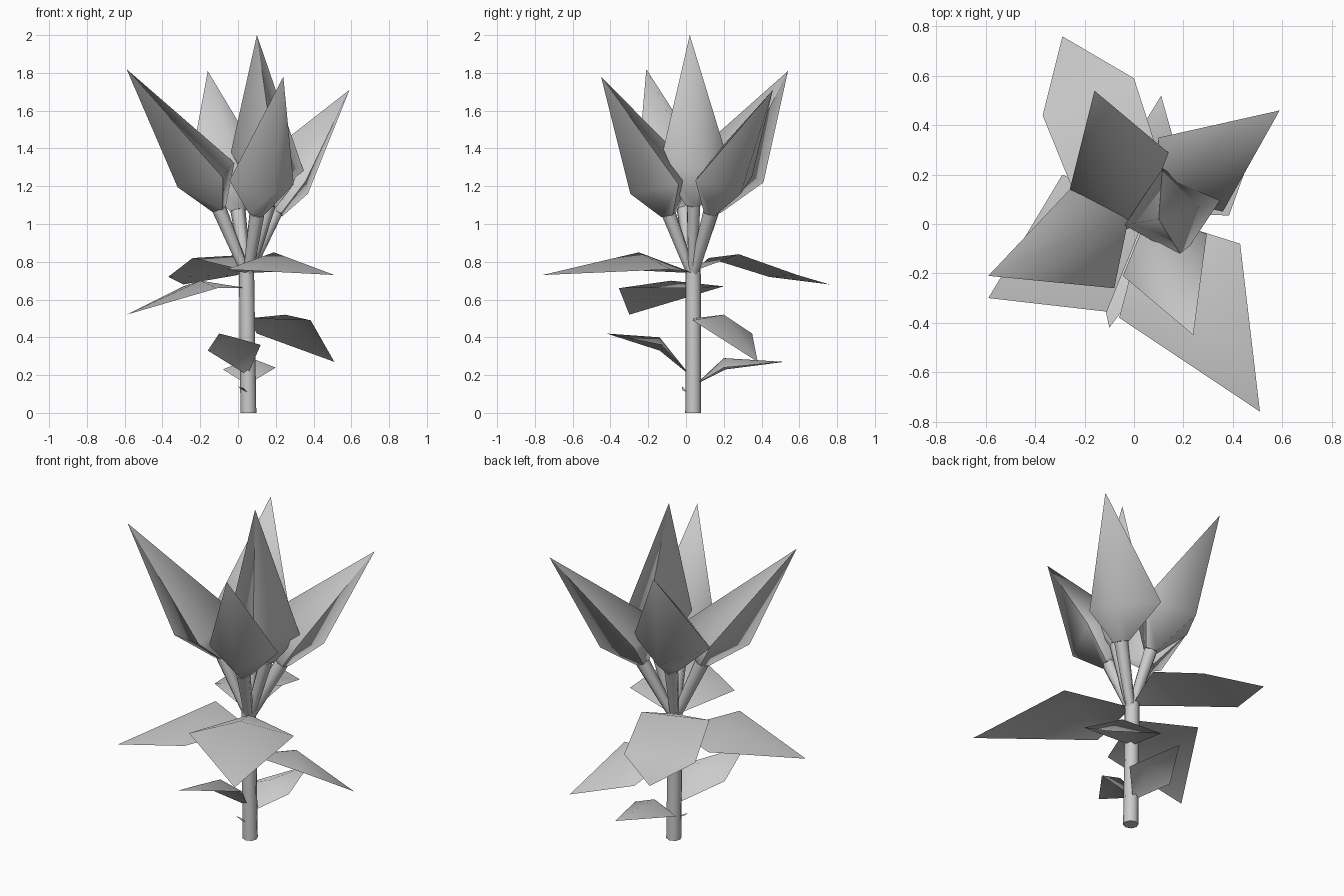
import bpy, bmesh
from mathutils import Vector

cube = bpy.data.objects.get("Cube")
if cube:
    bpy.data.objects.remove(cube, do_unlink=True)

GREY = 0.6
material = bpy.data.materials.new("plain grey")
material.use_nodes = True
material.diffuse_color = (GREY, GREY, GREY, 1)
material.node_tree.nodes["Principled BSDF"].inputs["Base Color"].default_value = (GREY, GREY, GREY, 1)


def finish(name, bm, closed=True):
    """Turn a bmesh into a smooth shaded object."""
    if closed:
        bmesh.ops.recalc_face_normals(bm, faces=bm.faces)
    for face in bm.faces:
        face.smooth = True
    mesh = bpy.data.meshes.new(name)
    bm.to_mesh(mesh)
    bm.free()
    mesh.materials.append(material)
    obj = bpy.data.objects.new(name, mesh)
    bpy.context.collection.objects.link(obj)
    return obj


def tube(name, start, end, r_start, r_end, sides):
    """Straight tapered tube between two points."""
    start, end = Vector(start), Vector(end)
    axis = end - start
    bm = bmesh.new()
    bmesh.ops.create_cone(bm, cap_ends=True, segments=sides, radius1=r_start,
                          radius2=r_end, depth=axis.length)
    turn = axis.to_track_quat('Z', 'Y')
    for vert in bm.verts:
        vert.co = turn @ vert.co + (start + end) / 2
    for edge in bm.edges:
        if any(len(face.verts) > 4 for face in edge.link_faces):
            edge.smooth = False
    finish(name, bm)


def bud(name, tip, base, middle, side, keel):
    """Four-sided pointed bud: sharp side edges, soft keel and inner edge."""
    base, middle, side, keel = (Vector(p) for p in (base, middle, side, keel))
    arms = (side, keel, -side, -keel)
    bm = bmesh.new()
    top = bm.verts.new(tip)
    wide = [bm.verts.new(middle + arm) for arm in arms]
    low = [bm.verts.new(base + arm.normalized() * 0.045) for arm in arms]
    for i in range(4):
        j = (i + 1) % 4
        bm.faces.new((top, wide[i], wide[j]))
        bm.faces.new((wide[i], low[i], low[j], wide[j]))
    bm.faces.new(low)
    for i in (0, 2):
        for other in (top, low[i]):
            bm.edges.get((wide[i], other)).smooth = False
    for i in range(4):
        bm.edges.get((low[i], low[i - 1])).smooth = False
    finish(name, bm)


def leaf(name, base, right, left, rib, tip):
    """Thin kite leaf creased over a raised midrib point."""
    bm = bmesh.new()
    b, r, l, m, t = (bm.verts.new(p) for p in (base, right, left, rib, tip))
    for face in ((b, r, m), (b, m, l), (r, t, m), (m, t, l)):
        bm.faces.new(face)
    bmesh.ops.recalc_face_normals(bm, faces=bm.faces)
    bm.normal_update()
    if sum(f.normal.z for f in bm.faces) < 0:
        bmesh.ops.reverse_faces(bm, faces=bm.faces)
    finish(name, bm, closed=False)


# Main stem
JOINT = (0.05, 0.035, 0.72)
tube("stem", (0.055, 0.038, 0), (0.045, 0.038, 0.77), 0.042, 0.04, 8)

# Buds: tip, base, widest centre, half width across the sides, half width to the keel
buds = {
    "front": ((.24, -.45, 1.78), (.1, -.09, 1.05), (.125, -.125, 1.22), (.17, .085, -.01), (.065, -.17, -.06)),
    "right": ((-.59, -.21, 1.82), (-.1, -.01, 1.08), (-.17, -.06, 1.26), (-.09, .2, .015), (-.15, -.09, -.065)),
    "back": ((-.16, .54, 1.81), (0, .14, 1.07), (-.055, .21, 1.28), (.205, .07, .012), (-.045, .2, -.06)),
    "left": ((.59, .46, 1.71), (.2, .13, 1.06), (.23, .2, 1.24), (.13, -.15, -.01), (.14, .09, -.08)),
    "centre": ((.1, .02, 2), (.16, .04, 1.1), (.155, .045, 1.33), (.04, -.18, 0), (.193, .05, -.05)),
}
for place, shape in buds.items():
    bud(place + "_bud", *shape)
    tube(place + "_stalk", JOINT, shape[1], 0.025, 0.04, 6)

# Leaves: base, two side corners, raised midrib, tip
leaf("upper_front_leaf", (.05, .04, .74), (.43, -.08, .76), (-.06, -.38, .76), (.19, -.25, .85), (.51, -.76, .73))
leaf("upper_right_leaf", (.05, .04, .66), (-.11, -.355, .66), (-.29, .2, .67), (-.2, -.08, .7), (-.59, -.3, .52))
leaf("middle_left_leaf", (.05, .04, .5), (.385, .035, .49), (.1, .35, .42), (.25, .2, .52), (.51, .38, .27))
leaf("lower_front_leaf", (.05, .02, .2), (-.16, -.14, .33), (.12, -.13, .36), (-.02, -.14, .4), (-.1, -.42, .42))
leaf("lower_back_leaf", (.05, .05, .15), (-.08, .21, .23), (.2, .2, .24), (.07, .2, .29), (.11, .52, .27))
leaf("sprout_leaf", (.05, 0, .11), (.01, -.01, .13), (.04, -.02, .12), (.03, -.01, .13), (0, -.02, .14))

# Broad back leaf, wider near the stem
bm = bmesh.new()
base, in_l, in_r, out_l, out_r, tip = (bm.verts.new(p) for p in (
    (.05, .04, .75), (.1, .28, .84), (-.24, .12, .82),
    (0, .59, .73), (-.37, .44, .72), (-.29, .76, .68)))
for face in ((base, in_l, in_r), (in_l, out_l, out_r, in_r), (out_l, tip, out_r)):
    bm.faces.new(face)
finish("upper_back_leaf", bm, closed=False)
